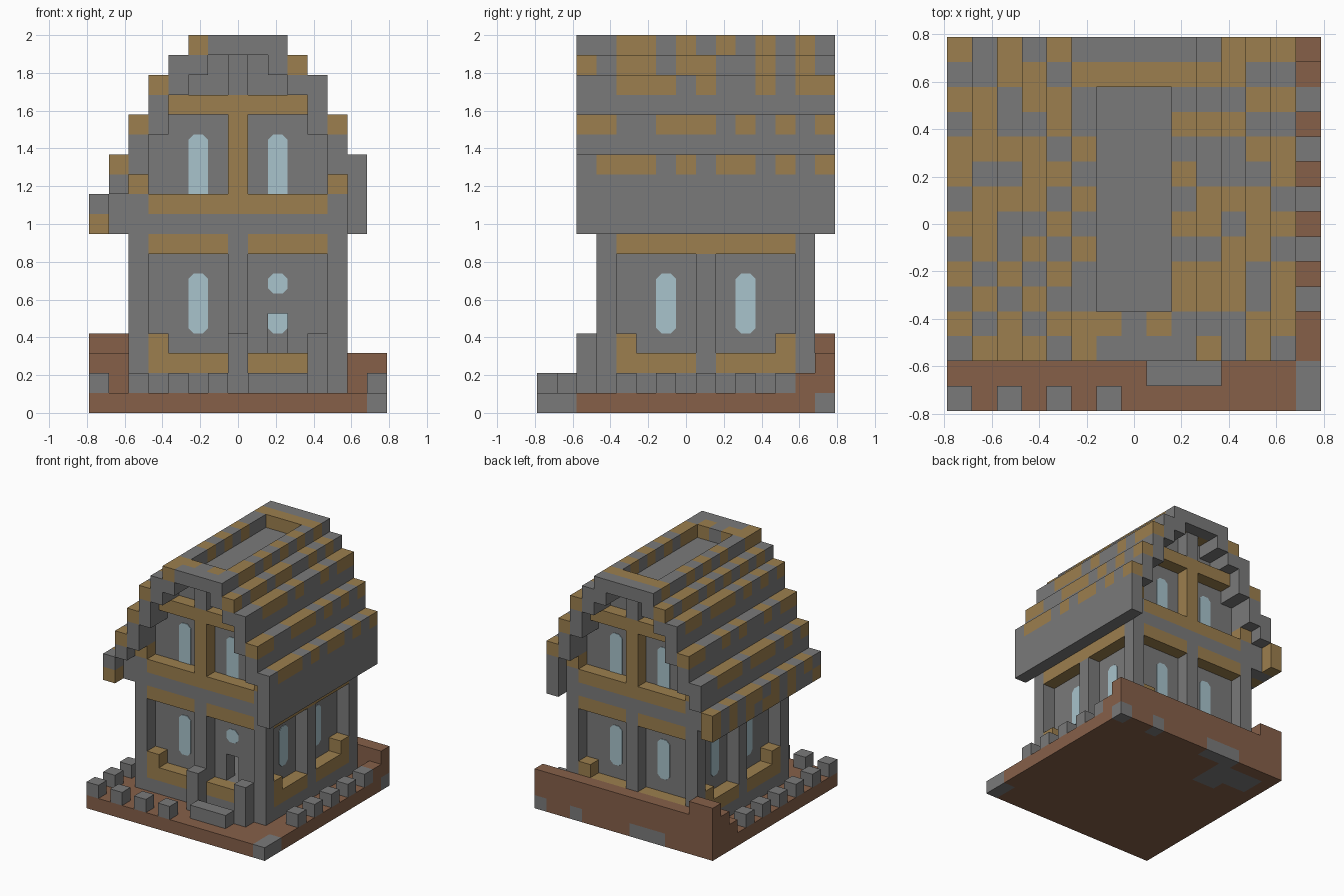
import bpy, bmesh
from mathutils import Vector, Matrix

if "Cube" in bpy.data.objects:
    bpy.data.objects.remove(bpy.data.objects["Cube"], do_unlink=True)

U = 2 / 19              # edge of one block
HALF = 7.5              # half of the plot width in blocks


def material(name, hex_code):
    srgb = [int(hex_code[n:n + 2], 16) / 255 for n in (0, 2, 4)]
    col = [c / 12.92 if c < .04 else ((c + .055) / 1.055) ** 2.4 for c in srgb] + [1]
    m = bpy.data.materials.new(name)
    m.use_nodes = True
    m.diffuse_color = col
    m.node_tree.nodes["Principled BSDF"].inputs["Base Color"].default_value = col
    return m


STONE = material("grey stone", "7a7a7a")
WOOD = material("tan wood", "9c7f4e")
EARTH = material("brown earth", "866049")
GLASS = material("pale blue glass", "a8c3cc")
LETTERS = {"G": 0, "T": 1, "E": 2}


def add_box(bm, x, y, z, index=0, grow=(0, 0, 0)):
    """Box covering inclusive block ranges; a single number means one block."""
    spans = [(r, r) if isinstance(r, int) else r for r in (x, y, z)]
    lo = Vector([s[0] for s in spans]) - Vector(grow)
    hi = Vector([s[1] + 1 for s in spans]) + Vector(grow)
    shift = Vector((HALF, HALF, 0))
    mat = Matrix.Translation(((lo + hi) / 2 - shift) * U) @ Matrix.Diagonal((*((hi - lo) * U), 1))
    verts = bmesh.ops.create_cube(bm, size=1, matrix=mat)["verts"]
    for f in {f for v in verts for f in v.link_faces}:
        f.material_index = index
    return verts


def finish(bm, name, mats):
    me = bpy.data.meshes.new(name)
    bm.to_mesh(me)
    bm.free()
    for m in mats:
        me.materials.append(m)
    ob = bpy.data.objects.new(name, me)
    bpy.context.collection.objects.link(ob)
    return ob


def part(name, mat, *boxes):
    bm = bmesh.new()
    for b in boxes:
        add_box(bm, *b)
    return finish(bm, name, [mat])


def course(name, x, z, pattern, first=2):
    """A row of blocks along y, one letter for each block's colour."""
    bm = bmesh.new()
    start = 0
    for n in range(1, len(pattern) + 1):
        if n == len(pattern) or pattern[n] != pattern[start]:
            add_box(bm, x, (first + start, first + n - 1), z, LETTERS[pattern[start]])
            start = n
    return finish(bm, name, [STONE, WOOD, EARTH])


def window(name, x, y, z, axis):
    """Glass set through a wall, with clipped corners."""
    bm = bmesh.new()
    grow = [0, 0, 0]
    grow[axis] = .04
    add_box(bm, x, y, z, 0, grow)
    edges = [e for e in bm.edges if abs((e.verts[0].co - e.verts[1].co)[axis]) > .01]
    bmesh.ops.bevel(bm, geom=edges, offset=.028, segments=1, affect='EDGES')
    return finish(bm, name, [GLASS])


# Ground slab: earth with a few stone patches
for x in range(15):
    row = ["E"] * 15
    if x == 14:
        row[0] = row[1] = row[14] = "G"
    if x in (4, 5, 6, 11):
        row[14] = "G"
    if x in (1, 2, 3, 4):
        row[12] = row[13] = "G"
        if x > 2:
            row[11] = "G"
    course("ground_row", x, 0, "".join(row), 0)

# Raised earth bank along the back
part("earth_bank", EARTH, ((0, 14), 14, (1, 2)), (13, 14, 1), (14, 13, 1),
     (0, (12, 13), 1), (0, 13, 2), (1, 13, (1, 2)), ((0, 1), 14, 3))

# Boundary posts, front step and door pillars
part("front_posts", STONE, *[(x, 0, 1) for x in (0, 2, 4, 6)])
part("left_posts", STONE, *[(14, y, 1) for y in range(4, 13, 2)])
part("right_posts", STONE, *[(0, y, 1) for y in range(2, 11, 2)])
part("front_step", STONE, ((8, 10), 1, 1))
part("door_pillars", STONE, (7, 2, (1, 3)), (11, 2, (1, 3)))

# Ground floor: plinth, columns and recessed wall panels
part("floor", STONE, ((4, 10), (5, 11), (1, 2)))
part("corner_columns", STONE, *[(x, y, (1, 8)) for x in (2, 12) for y in (3, 13)])
part("middle_columns", STONE, *[(7, y, (1, 8)) for y in (3, 13)],
     *[(x, 8, (1, 7)) for x in (2, 12)])
part("plinth", STONE,
     *[(xs, y, 1) for y in (3, 13) for xs in ((3, 6), (8, 11))],
     *[(x, ys, 1) for x in (2, 12) for ys in ((4, 7), (9, 12))])
part("front_wall", STONE, ((3, 8), 4, (1, 8)), ((10, 11), 4, (1, 8)), (9, 4, (1, 2)), (9, 4, (5, 8)))
part("back_wall", STONE, ((3, 11), 12, (1, 8)))
part("side_walls", STONE, *[(x, (5, 11), (1, 8)) for x in (3, 11)])
part("storey_band", STONE, ((2, 12), (3, 13), 9))

# Wooden lintels, sills and sill ends
for y, end in ((3, 3), (13, 11)):
    part("lintel", WOOD, ((3, 6), y, 8), ((8, 11), y, 8))
    part("sill", WOOD, ((3, 6), y, 2), ((8, 11), y, 2), (end, y, 3))
for x in (2, 12):
    part("side_lintel", WOOD, (x, (4, 12), 8))
    part("side_sill", WOOD, (x, (4, 7), 2), (x, (9, 12), 2), (x, 4, 3), (x, 12, 3))

# Upper storey: gable walls with timber framing
for outer, inner in ((3, 4), (13, 12)):
    part("gable_wall", STONE, ((3, 11), inner, (10, 13)), ((4, 10), inner, (14, 15)),
         ((5, 9), inner, 16), ((6, 8), inner, 17))
    part("gable_timber", WOOD, ((3, 11), outer, 10), (7, outer, (11, 14)), ((4, 10), outer, 15))
    part("gable_king_post", STONE, (7, outer, (16, 17)))
    for x in (5, 9):
        window("gable_window", x, inner, (10, 13), 1)
part("wall_plates", STONE, (2, (3, 13), 10), (12, (3, 13), 10), (1, (3, 13), (9, 10)))
part("wall_plate_timber", WOOD, (2, (3, 13), 11), (12, (3, 13), 11))

# Ground floor windows
for x in (5, 9):
    window("back_window", x, 12, (4, 6), 1)
window("front_window", 5, 4, (4, 6), 1)
window("door_light", 9, 4, 6, 1)
for x in (3, 11):
    for y in (6, 10):
        window("side_window", x, y, (4, 6), 0)

# Stepped roof: column, underside, top, colours of the top course front to back
ROOF = [
    (0, 10, 10, "GTGTGTGTTGTGT"), (1, 11, 12, "TGTGTTTGTTTGG"),
    (2, 12, 14, "TTGTGGTGTGGTT"), (3, 14, 16, "TGTGTGTTTGTTG"),
    (4, 16, 17, "GTGTGTGTGTTGT"), (5, 17, 18, "GTGGTGTGTGGTG"),
    (9, 17, 18, "GGTTGTGTGTGTG"), (10, 16, 17, "TGTTGTTGGTGTG"),
    (11, 14, 16, "GGTTTGTGGTGTT"), (12, 12, 14, "TTGGTTTGTGTGT"),
    (13, 9, 12, "GTTTGTGTTGTGT"),
]
for x, low, top, pattern in ROOF:
    if x == 5:
        pattern = "T" + pattern[1:]
    course("roof_course", x, top, pattern)
    if low < top:
        part("roof_under_course", STONE, (x, (2, 14), (low, top - 1)))
course("eave_course", 0, 9, "TGGTGTTGTGTGT")

# Sunken ridge with its end caps
part("ridge_floor", STONE, ((6, 8), (4, 12), 17))
part("ridge_caps", STONE, ((6, 8), 2, 18), (7, 3, 18), ((6, 8), 14, 18))
part("ridge_cap_timber", WOOD, (6, 3, 18), (8, 3, 18), ((6, 8), 13, 18))
